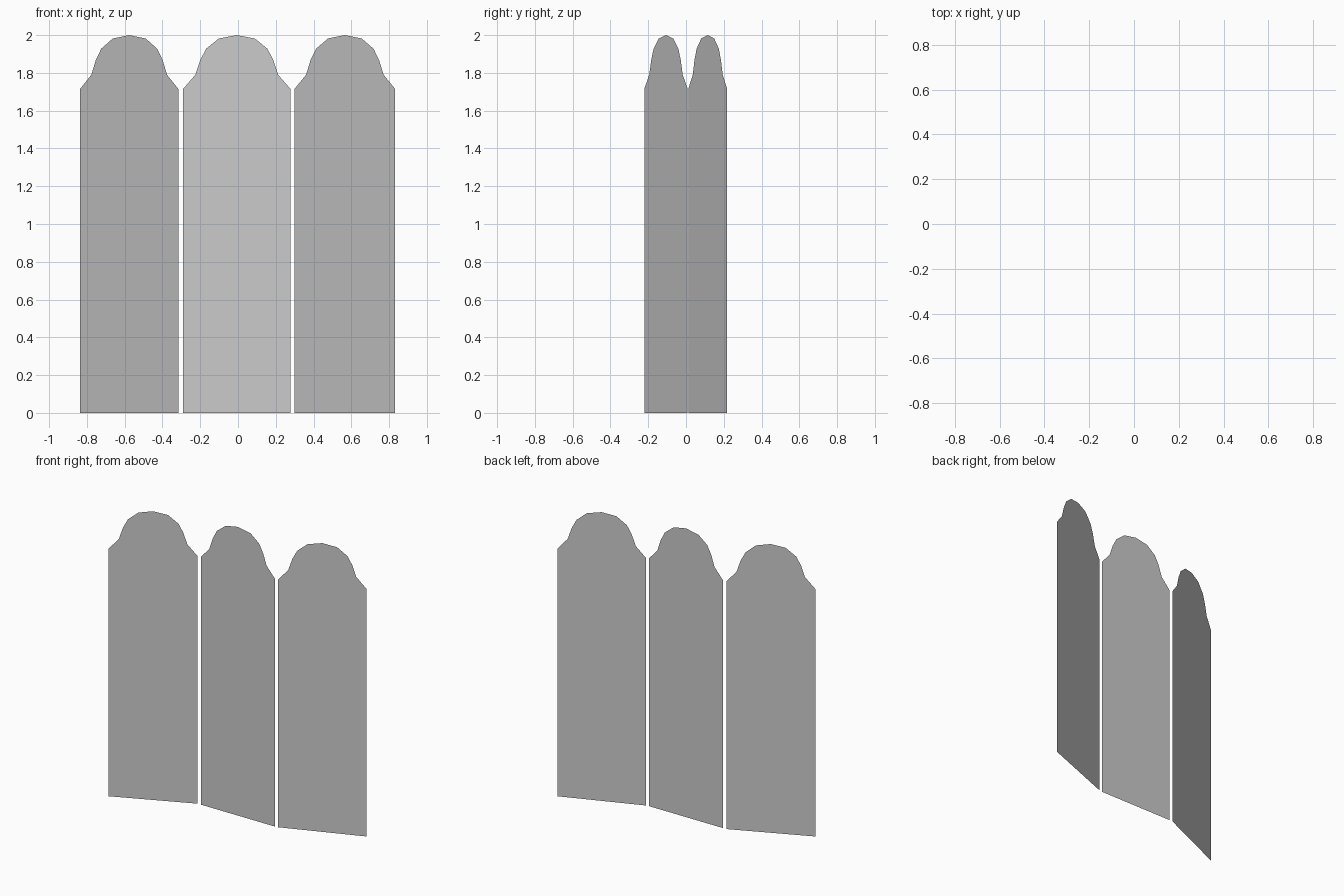
import bpy, bmesh

if "Cube" in bpy.data.objects:
    bpy.data.objects.remove(bpy.data.objects["Cube"])

# Half of the arched top: (fraction of half width, height), shoulder to peak
HALF = [(1, 1.715), (0.77, 1.79), (0.68, 1.868), (0.57, 1.928), (0.335, 1.982), (0, 2.0)]
TOP = [(-f, z) for f, z in HALF] + [(f, z) for f, z in reversed(HALF[:-1])]
PROFILE = [(1, 0), (-1, 0)] + TOP


def panel(name, start, end):
    """Paper-thin upright panel between two floor points."""
    (x0, y0), (x1, y1) = start, end
    bm = bmesh.new()
    verts = []
    for f, z in PROFILE:
        t = (f + 1) / 2
        verts.append(bm.verts.new((x0 + (x1 - x0) * t, y0 + (y1 - y0) * t, z)))
    face = bm.faces.new(verts)
    face.normal_update()
    if face.normal.y > 0:  # face the front
        face.normal_flip()
    mesh = bpy.data.meshes.new(name)
    bm.to_mesh(mesh)
    bm.free()
    bpy.context.collection.objects.link(bpy.data.objects.new(name, mesh))


# Folding screen: outer panels angled forward (left) and back (right)
panel("left_panel", (-0.836, -0.221), (-0.316, 0.009))
panel("middle_panel", (-0.291, 0.009), (0.278, 0.009))
panel("right_panel", (0.299, 0.012), (0.832, 0.218))
